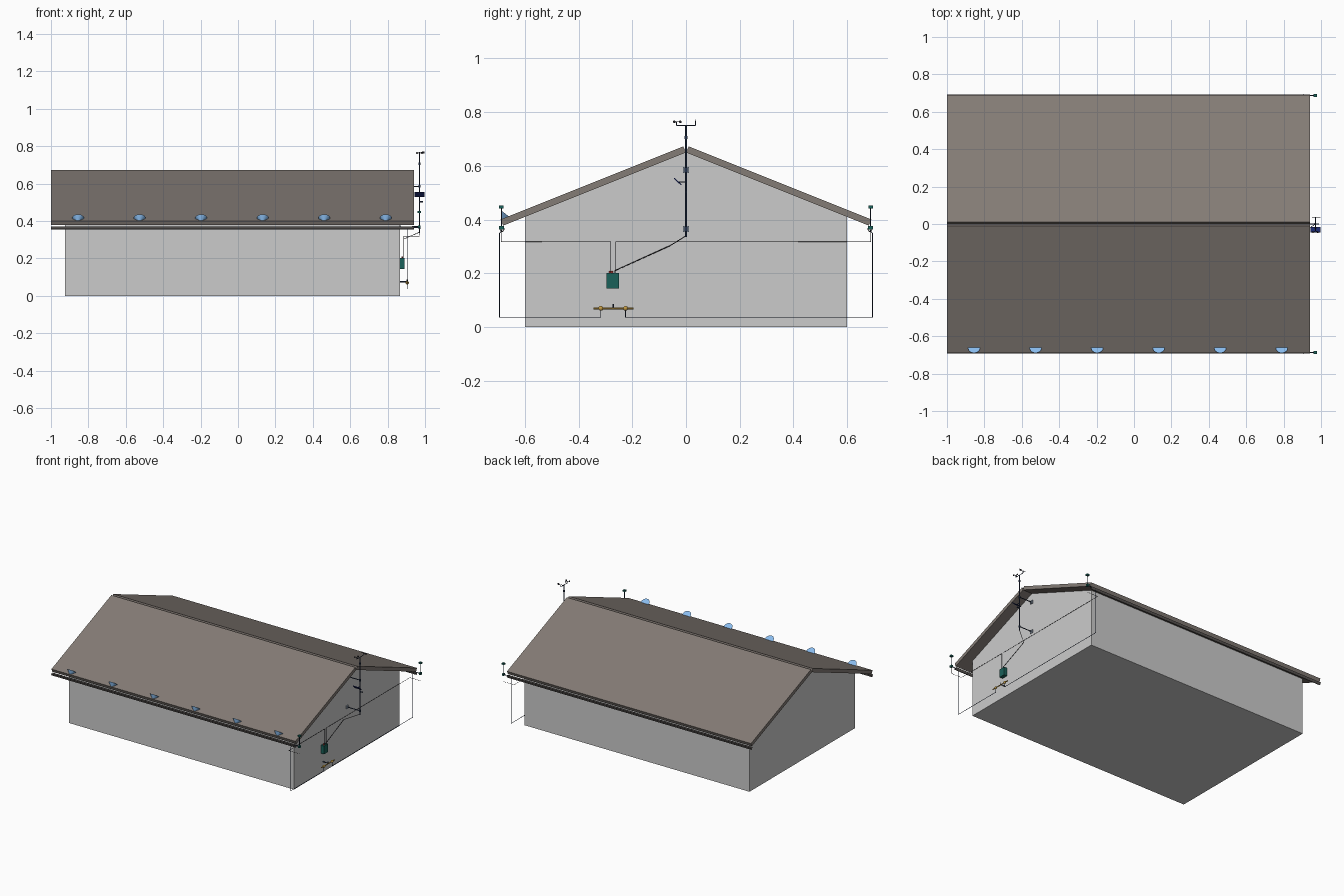
import bpy, bmesh, math
from mathutils import Vector

if "Cube" in bpy.data.objects:
    bpy.data.objects.remove(bpy.data.objects["Cube"])

def mat(name, r, g, b):
    m = bpy.data.materials.new(name)
    m.diffuse_color = (r, g, b, 1)
    m.use_nodes = True
    m.node_tree.nodes["Principled BSDF"].inputs["Base Color"].default_value = m.diffuse_color
    return m

ROOF = mat("roof_brown", 0.23, 0.20, 0.18)
DARK = mat("gutter_dark", 0.10, 0.09, 0.085)
NAVY = mat("navy", 0.02, 0.035, 0.08)
WIRE = mat("wire", 0.015, 0.015, 0.02)
TEAL = mat("teal", 0.01, 0.12, 0.10)
GOLD = mat("brass", 0.55, 0.33, 0.06)
BLUE = mat("light_blue", 0.25, 0.5, 0.85)
PLATE = mat("plate", 0.35, 0.42, 0.52)
PANEL = mat("panel_blue", 0.01, 0.02, 0.15)
RED = mat("red", 0.5, 0.05, 0.04)

def finish(bm, name, m=None, smooth=False):
    bmesh.ops.recalc_face_normals(bm, faces=bm.faces[:])
    me = bpy.data.meshes.new(name)
    bm.to_mesh(me)
    bm.free()
    ob = bpy.data.objects.new(name, me)
    bpy.context.collection.objects.link(ob)
    if m:
        me.materials.append(m)
    if smooth:
        bpy.context.view_layer.objects.active = ob
        ob.select_set(True)
        bpy.ops.object.shade_smooth_by_angle(angle=math.radians(40))
        ob.select_set(False)
    return ob

def extrude_x(name, yz, x0, x1, m=None):
    """Closed y-z profile swept along x."""
    bm = bmesh.new()
    f = bm.faces.new([bm.verts.new((x0, y, z)) for y, z in yz])
    r = bmesh.ops.extrude_face_region(bm, geom=[f])
    bmesh.ops.translate(bm, vec=(x1 - x0, 0, 0),
                        verts=[v for v in r["geom"] if isinstance(v, bmesh.types.BMVert)])
    return finish(bm, name, m)

def box(name, c, s, m, tilt=0):
    bm = bmesh.new()
    bmesh.ops.create_cube(bm, size=1)
    bmesh.ops.scale(bm, vec=s, verts=bm.verts[:])
    ob = finish(bm, name, m)
    ob.location = c
    ob.rotation_euler.x = tilt
    return ob

def rod(name, a, b, r1, m, r2=None, seg=12):
    """Cylinder or cone from a to b."""
    a, b = Vector(a), Vector(b)
    bm = bmesh.new()
    bmesh.ops.create_cone(bm, cap_ends=True, segments=seg, radius1=r1,
                          radius2=r1 if r2 is None else r2, depth=(b - a).length)
    ob = finish(bm, name, m, True)
    ob.location = (a + b) / 2
    ob.rotation_mode = 'QUATERNION'
    ob.rotation_quaternion = (b - a).to_track_quat('Z', 'Y')
    return ob

def ball(name, c, r, m):
    bm = bmesh.new()
    bmesh.ops.create_uvsphere(bm, u_segments=16, v_segments=8, radius=r)
    finish(bm, name, m, True).location = c

def wire(name, pts, r, m):
    cu = bpy.data.curves.new(name, 'CURVE')
    cu.dimensions = '3D'
    cu.bevel_depth = r
    cu.bevel_resolution = 1
    cu.use_fill_caps = True
    s = cu.splines.new('POLY')
    s.points.add(len(pts) - 1)
    for p, q in zip(s.points, pts):
        p.co = (*q, 1)
    cu.materials.append(m)
    bpy.context.collection.objects.link(bpy.data.objects.new(name, cu))

# gabled house body
WALL = 0.865
extrude_x("house_body", [(-.6, 0), (.6, 0), (.6, .41), (0, .65), (-.6, .41)], -.925, WALL)

# roof slabs and gutters, mirrored front to back
for s, side in ((-1, "front"), (1, "back")):
    extrude_x(side + "_roof", [(0, .65), (s * .68, .378), (s * .69, .401), (s * .01, .673)],
              -1, .94, ROOF)
    arc = [(math.pi + math.pi * i / 8) for i in range(9)]
    trough = [(s * .684 + .0095 * math.cos(a), .37 + .016 * math.sin(a)) for a in arc]
    trough += [(s * .684 + .007 * math.cos(a), .37 + .012 * math.sin(a)) for a in reversed(arc)]
    extrude_x(side + "_gutter", trough, -1, .94, DARK)

    # corner sensors at the eaves
    y = s * .687
    rod(side + "_sensor_arm", (.93, y, .37), (.975, y, .37), .0025, NAVY)
    box(side + "_sensor_base", (.97, y, .37), (.014, .018, .014), TEAL)
    rod(side + "_sensor_stem", (.97, y, .37), (.97, y, .445), .0018, NAVY)
    box(side + "_sensor_head", (.97, y, .447), (.018, .016, .011), TEAL)

    # signal cable to the control box
    yb = -.271 + s * .009
    wire(side + "_signal_cable", [(.97, y, .37), (.97, y, .318), (.885, y, .318),
                                  (.885, yb, .318), (.885, yb, .2)], .0013, WIRE)
    # down pipe and feed to the brass manifold
    yd, ym = s * .694, -.271 + s * .046
    wire(side + "_down_pipe", [(.905, s * .684, .36), (.905, yd, .35), (.905, yd, .037),
                               (.905, ym, .037), (.905, ym, .07)], .002, NAVY)
    ball(side + "_valve", (.905, ym, .07), .009, GOLD)

# tilted half-sunk cones along the front eave
for i in range(6):
    x = -.855 + .329 * i
    rod("eave_cone_%d" % (i + 1), (x, -.685, .389), (x, -.664, .416), .0004, BLUE, .032, 24)

# brass manifold
rod("manifold_bar", (.905, -.345, .07), (.905, -.195, .07), .0035, GOLD)
rod("manifold_bracket", (WALL, -.271, .075), (.907, -.271, .075), .003, NAVY)
rod("manifold_stub", (.905, -.271, .07), (.905, -.271, .086), .003, NAVY)

# control box
box("control_box", (.878, -.272, .173), (.026, .046, .058), TEAL)
for y in (-.283, -.275):
    rod("box_gland", (.878, y, .2), (.878, y, .21), .004, RED)

# mast with wall brackets
MX = .97
rod("mast", (MX, 0, .335), (MX, 0, .75), .0035, NAVY)
for z in (.365, .585):
    box("bracket_plate", (WALL + .003, 0, z), (.006, .022, .022), PLATE)
    rod("bracket_arm", (WALL, 0, z), (MX, 0, z), .003, NAVY)
    rod("mast_clamp", (MX, 0, z - .007), (MX, 0, z + .007), .006, NAVY)
wire("mast_cable", [(MX, 0, .34), (.885, -.06, .303), (.885, -.265, .21), (.885, -.265, .2)],
     .0016, WIRE)

# solar panel and small probe on the mast
rod("panel_arm", (MX, 0, .54), (MX, -.03, .541), .002, NAVY)
box("solar_panel", (MX, -.031, .542), (.052, .036, .004), PANEL, math.radians(-43))
rod("probe", (MX, 0, .503), (.99, 0, .503), .004, NAVY)

# weather crossbar: cup spinner on one end, vane on the other
rod("crossbar", (MX, -.036, .75), (MX, .036, .75), .002, NAVY)
rod("mast_collar", (MX, 0, .70), (MX, 0, .712), .0055, NAVY)
rod("spinner_post", (MX, -.036, .75), (MX, -.036, .765), .002, NAVY)
for k in range(3):
    a = math.radians(90 + 120 * k)
    cx, cy = MX + .015 * math.cos(a), -.036 + .015 * math.sin(a)
    rod("spinner_arm", (MX, -.036, .764), (cx, cy, .764), .0012, WIRE)
    ball("spinner_cup", (cx, cy, .764), .005, WIRE)
rod("vane_post", (MX, .036, .75), (MX, .036, .767), .002, NAVY)
rod("vane_arm", (.952, .036, .766), (.995, .036, .766), .0013, WIRE)
box("vane_tail", (.99, .036, .766), (.014, .002, .012), WIRE)
